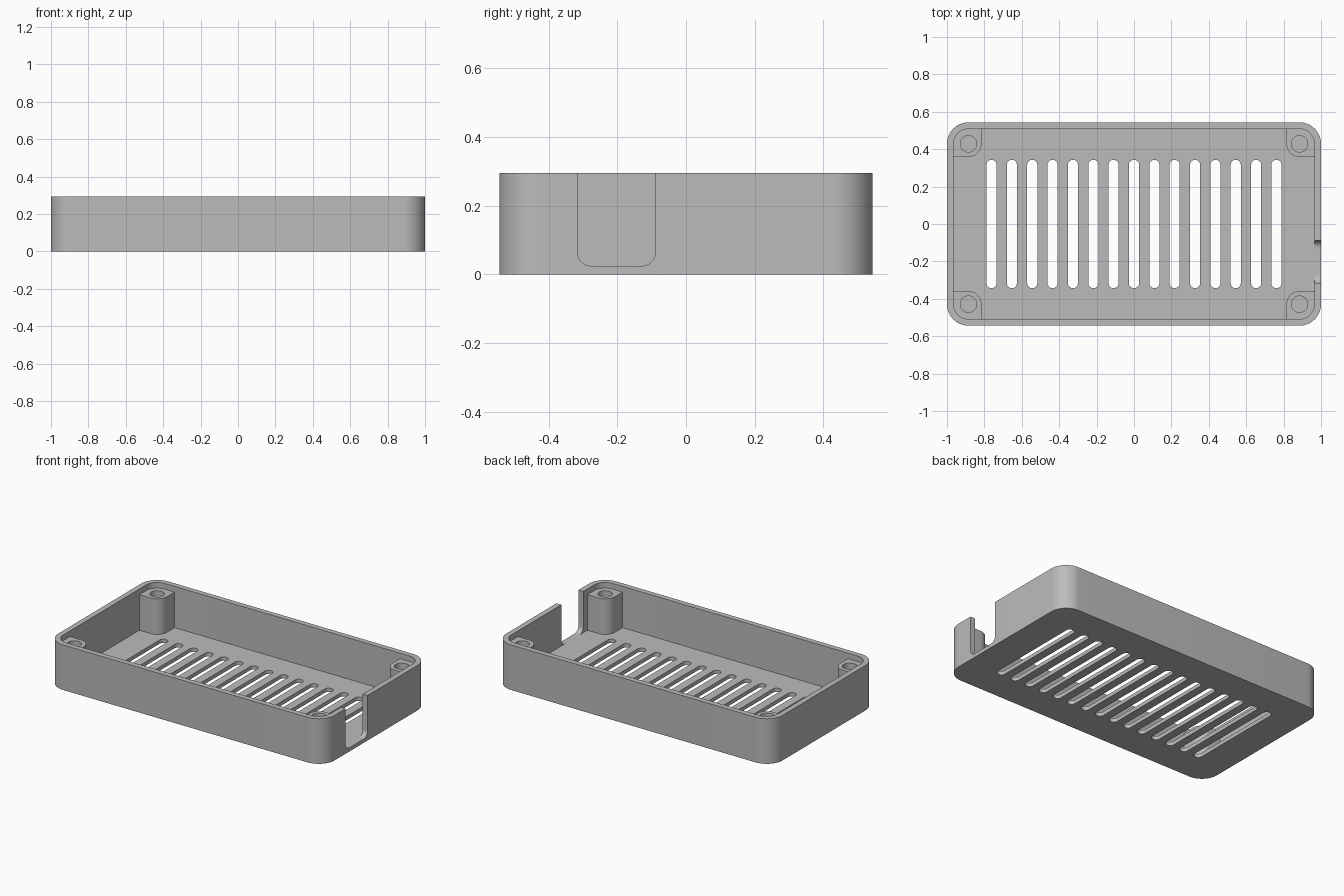
import bpy, bmesh, math
from mathutils import Matrix

if "Cube" in bpy.data.objects:
    bpy.data.objects.remove(bpy.data.objects["Cube"])

HX, HY, H = 1.0, 0.5435, 0.295      # half length, half width, height
WALL, FLOOR, R = 0.035, 0.025, 0.115
POST_TOP = 0.258

grey = bpy.data.materials.new("plain grey")
grey.use_nodes = True
colour = (0.5, 0.5, 0.5, 1)
grey.diffuse_color = colour
grey.node_tree.nodes["Principled BSDF"].inputs["Base Color"].default_value = colour


def outline(x0, x1, y0, y1, radii, steps=12):
    """Counter-clockwise rectangle, one radius per corner, from (x1, y1)."""
    pts = []
    signs = [(1, 1), (-1, 1), (-1, -1), (1, -1)]
    for i, ((sx, sy), r) in enumerate(zip(signs, radii)):
        cx = (x1 if sx > 0 else x0) - sx * r
        cy = (y1 if sy > 0 else y0) - sy * r
        for k in range(steps + 1 if r else 1):
            a = math.pi / 2 * (i + k / steps)
            pts.append((cx + r * math.cos(a), cy + r * math.sin(a)))
    return pts


def add_prism(bm, pts, z0, z1, matrix=Matrix()):
    low = [bm.verts.new(matrix @ Matrix.Translation((x, y, z0)).translation) for x, y in pts]
    high = [bm.verts.new(matrix @ Matrix.Translation((x, y, z1)).translation) for x, y in pts]
    bm.faces.new(low[::-1])
    bm.faces.new(high)
    n = len(pts)
    for i in range(n):
        j = (i + 1) % n
        bm.faces.new((low[i], low[j], high[j], high[i]))


def make_object(name, bm):
    # Merge the seam points where two corner arcs meet
    bmesh.ops.remove_doubles(bm, verts=bm.verts, dist=1e-6)
    bmesh.ops.recalc_face_normals(bm, faces=bm.faces)
    mesh = bpy.data.meshes.new(name)
    bm.to_mesh(mesh)
    bm.free()
    mesh.materials.append(grey)
    obj = bpy.data.objects.new(name, mesh)
    bpy.context.collection.objects.link(obj)
    return obj


def activate(obj):
    bpy.ops.object.select_all(action='DESELECT')
    obj.select_set(True)
    bpy.context.view_layer.objects.active = obj


def cut(obj, cutter):
    cutter.hide_render = True
    mod = obj.modifiers.new("cut", 'BOOLEAN')
    mod.operation = 'DIFFERENCE'
    mod.solver = 'EXACT'
    mod.object = cutter
    activate(obj)
    bpy.ops.object.modifier_apply(modifier=mod.name)
    bpy.data.objects.remove(cutter)


def smooth(obj):
    activate(obj)
    bpy.ops.object.shade_smooth_by_angle(angle=math.radians(30))


# Tray body
bm = bmesh.new()
add_prism(bm, outline(-HX, HX, -HY, HY, [R] * 4), 0, H)
tray = make_object("tray", bm)

# Hollow inside
bm = bmesh.new()
ix, iy = HX - WALL, HY - WALL
add_prism(bm, outline(-ix, ix, -iy, iy, [R - WALL] * 4), FLOOR, H + 0.1)
cut(tray, make_object("cavity_cutter", bm))

# Row of vent slots through the floor
bm = bmesh.new()
for i in range(-7, 8):
    x, w = i * 0.1088, 0.027
    add_prism(bm, outline(x - w, x + w, -0.343, 0.343, [w - 0.0005] * 4, 8), -0.1, 0.1)
cut(tray, make_object("slot_cutter", bm))

# Cable notch in the left end wall, profile drawn in y and z
bm = bmesh.new()
yz_to_x = Matrix(((0, 0, 1, 0), (1, 0, 0, 0), (0, 1, 0, 0), (0, 0, 0, 1)))
add_prism(bm, outline(-0.316, -0.089, FLOOR, H + 0.1, [0, 0, 0.04, 0.04]),
          HX - WALL - 0.01, HX + 0.1, yz_to_x)
cut(tray, make_object("notch_cutter", bm))
smooth(tray)

# Screw posts in the four corners, each with a blind hole
px, py, pr = HX - R, HY - R, 0.07
reach = R - 0.015
for side, sx in (("left", 1), ("right", -1)):
    for end, sy in (("front", -1), ("back", 1)):
        flip = Matrix.Diagonal((sx, sy, 1, 1))
        bm = bmesh.new()
        add_prism(bm, outline(px - pr, px + reach, py - pr, py + reach,
                              [reach, 0, pr, 0]), FLOOR / 2, POST_TOP, flip)
        post = make_object(f"screw_post_{end}_{side}", bm)
        bm = bmesh.new()
        add_prism(bm, outline(px - 0.044, px + 0.044, py - 0.044, py + 0.044,
                              [0.044] * 4, 8), FLOOR + 0.005, H, flip)
        cut(post, make_object("hole_cutter", bm))
        smooth(post)
